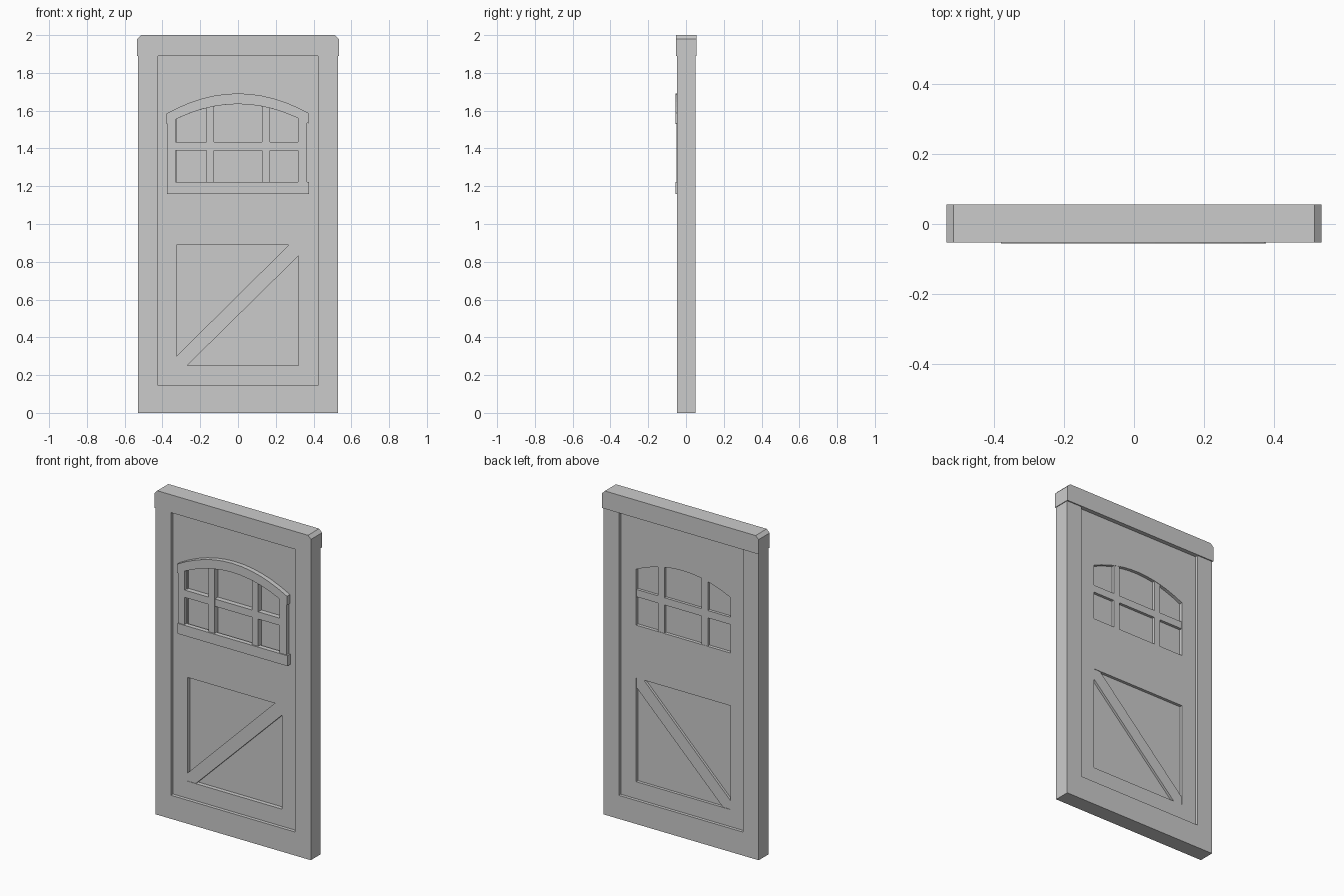
import bpy, bmesh

if "Cube" in bpy.data.objects:
    bpy.data.objects.remove(bpy.data.objects["Cube"])


def prism(name, profile, y0, y1):
    """Extrude an (x, z) outline from y0 (front) to y1 (back)."""
    bm = bmesh.new()
    face = bm.faces.new([bm.verts.new((x, y0, z)) for x, z in profile])
    ext = bmesh.ops.extrude_face_region(bm, geom=[face])
    verts = [v for v in ext["geom"] if isinstance(v, bmesh.types.BMVert)]
    bmesh.ops.translate(bm, verts=verts, vec=(0, y1 - y0, 0))
    bmesh.ops.recalc_face_normals(bm, faces=bm.faces)
    mesh = bpy.data.meshes.new(name)
    bm.to_mesh(mesh)
    bm.free()
    obj = bpy.data.objects.new(name, mesh)
    bpy.context.collection.objects.link(obj)
    return obj


def board(name, x0, x1, z0, z1, y0, y1):
    return prism(name, [(x0, z0), (x1, z0), (x1, z1), (x0, z1)], y0, y1)


def arc(x, rise=0.0):
    """Height of the underside of the window arch."""
    return 1.635 + rise - 0.105 * (x / 0.376) ** 2


def arc_points(x0, x1, rise=0.0, n=12):
    return [(x, arc(x, rise)) for x in (x0 + (x1 - x0) * i / n for i in range(n + 1))]


JF, JB = -0.048, 0.049      # frame front and back
DF, DB = -0.027, 0.030      # door front and back
L, R = -0.326, 0.319        # openings in the door leaf
DW = 0.424                  # half width of the door leaf

# Outer frame
for side, s in (("left", -1), ("right", 1)):
    a, b = sorted((s * DW, s * 0.53))
    board(f"{side}_jamb", a, b, 0.145, 1.89, JF, JB)
board("threshold", -0.53, 0.53, 0, 0.145, JF, JB)
prism("lintel", [(-0.534, 1.89), (0.534, 1.89), (0.534, 1.98), (0.514, 2.0),
                 (-0.514, 2.0), (-0.534, 1.98)], -0.052, 0.056)

# Lower door leaf with recessed panel and diagonal brace
board("lower_bottom_rail", -DW, DW, 0.145, 0.25, DF, DB)
board("lower_top_rail", L, R, 0.89, 1.0, DF, DB)
board("lower_left_stile", -DW, L, 0.25, 1.0, DF, DB)
board("lower_right_stile", R, DW, 0.25, 1.0, DF, DB)
board("lower_panel", L, R, 0.25, 0.89, -0.001, 0.012)
prism("diagonal_brace", [(L, 0.25), (-0.27, 0.25), (R, 0.83), (R, 0.89),
                         (0.27, 0.89), (L, 0.30)], -0.024, 0.027)

# Upper door leaf around the arched opening
board("upper_bottom_rail", -DW, DW, 1.0, 1.215, DF, DB)
board("upper_left_stile", -DW, L, 1.215, 1.89, DF, DB)
board("upper_right_stile", R, DW, 1.215, 1.89, DF, DB)
prism("upper_head", arc_points(L, R) + [(R, 1.89), (L, 1.89)], DF, DB)

# Window: glass, glazing bars and trim
prism("glass", [(L, 1.215), (R, 1.215)] + arc_points(L, R)[::-1], -0.015, 0.01)
for name, x0, x1 in (("left_glazing_bar", -0.168, -0.126), ("right_glazing_bar", 0.128, 0.17)):
    prism(name, [(x0, 1.215), (x1, 1.215), (x1, arc(x1) + 0.01), (x0, arc(x0) + 0.01)], -0.047, 0.028)
board("cross_glazing_bar", -0.332, 0.319, 1.389, 1.434, -0.046, 0.027)
for name, x0, x1 in (("left_window_trim", -0.374, -0.331), ("right_window_trim", 0.318, 0.366)):
    prism(name, [(x0, 1.215), (x1, 1.215), (x1, arc(x1) + 0.01), (x0, arc(x0) + 0.01)], -0.05, DF)
board("window_sill", -0.375, 0.376, 1.158, 1.222, -0.056, DF)
prism("window_arch", arc_points(-0.378, 0.373) + arc_points(-0.378, 0.373, 0.056)[::-1], -0.056, DF)
